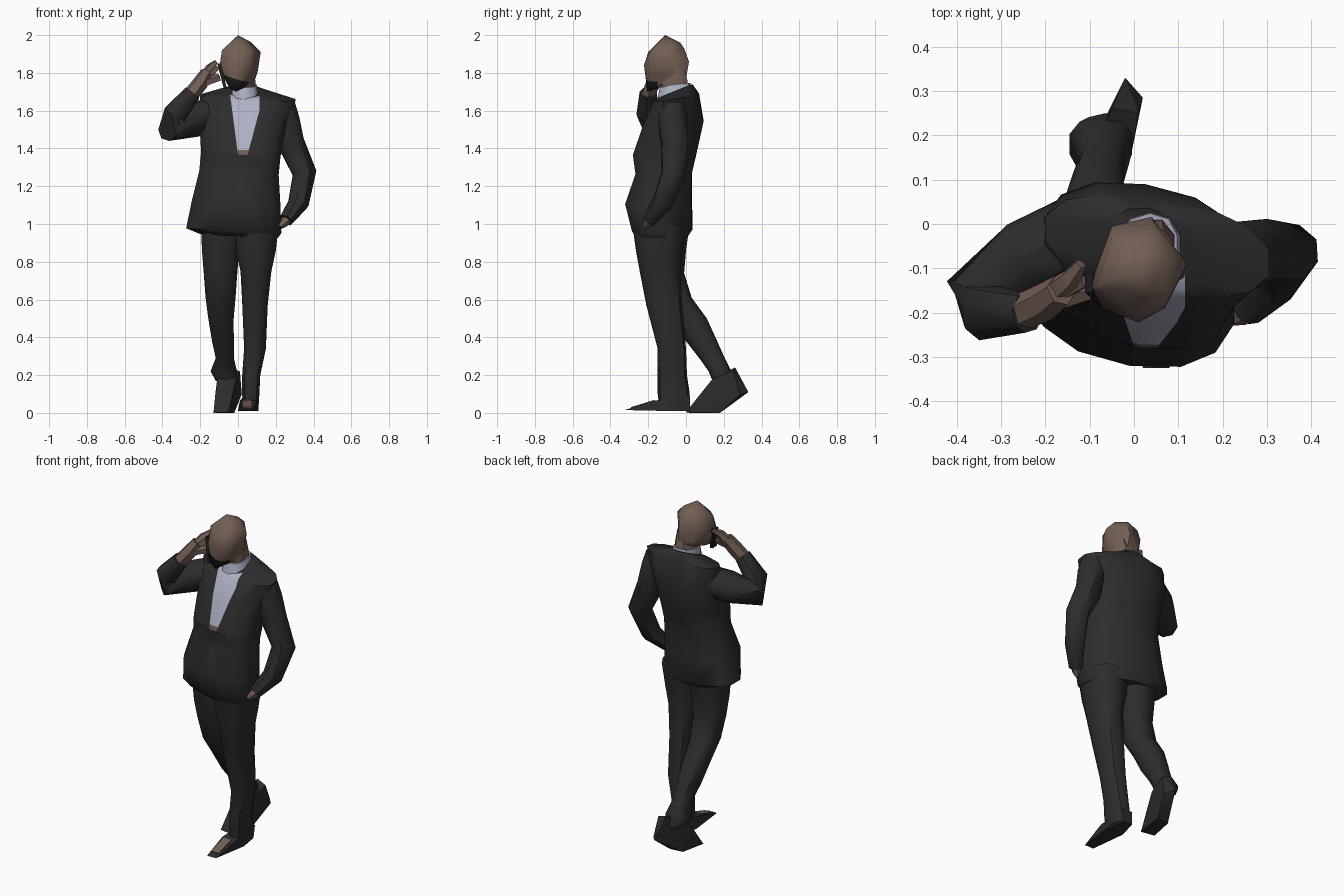
import bpy, bmesh, math
from mathutils import Vector

if "Cube" in bpy.data.objects:
    bpy.data.objects.remove(bpy.data.objects["Cube"], do_unlink=True)


def material(name, rgb):
    m = bpy.data.materials.new(name)
    m.use_nodes = True
    m.diffuse_color = (*rgb, 1)
    bsdf = next(n for n in m.node_tree.nodes if n.type == 'BSDF_PRINCIPLED')
    bsdf.inputs["Base Color"].default_value = (*rgb, 1)
    bsdf.inputs["Roughness"].default_value = 0.9
    return m


SUIT = material("charcoal suit", (0.026, 0.026, 0.026))
SKIN = material("brown skin", (0.17, 0.115, 0.09))
SHIRT = material("pale shirt", (0.42, 0.44, 0.55))
BLACK = material("near black", (0.012, 0.012, 0.012))


def finish(name, bm, mats, angle=45):
    bmesh.ops.recalc_face_normals(bm, faces=bm.faces[:])
    mesh = bpy.data.meshes.new(name)
    bm.to_mesh(mesh)
    bm.free()
    ob = bpy.data.objects.new(name, mesh)
    bpy.context.collection.objects.link(ob)
    for m in mats:
        mesh.materials.append(m)
    bpy.ops.object.select_all(action='DESELECT')
    ob.select_set(True)
    bpy.context.view_layer.objects.active = ob
    bpy.ops.object.shade_smooth_by_angle(angle=math.radians(angle))


def skin_rings(rings):
    """Join rings of points into a closed tube."""
    bm = bmesh.new()
    loops = [[bm.verts.new(p) for p in ring] for ring in rings]
    n = len(loops[0])
    for a, b in zip(loops, loops[1:]):
        for i in range(n):
            j = (i + 1) % n
            bm.faces.new((a[i], a[j], b[j], b[i]))
    bm.faces.new(loops[0][::-1])
    bm.faces.new(loops[-1])
    return bm


def loft(levels, n=10, power=0.8, skew=0.0, roll=0.0):
    """Rings from (x0, x1, y0, y1, z, optional backward rise), rounded-box outline."""
    rings = []
    for x0, x1, y0, y1, z, *tilt in levels:
        ring = []
        for i in range(n):
            t = 2 * math.pi * (i + 0.5) / n
            c, s = math.cos(t), math.sin(t)
            dx = (x1 - x0) / 2 * math.copysign(abs(c) ** power, c)
            dy = (y1 - y0) / 2 * math.copysign(abs(s) ** power, s)
            ring.append(((x0 + x1) / 2 + dx, (y0 + y1) / 2 + dy + skew * dx, z + sum(tilt) * dy + roll * dx))
        rings.append(ring)
    return skin_rings(rings)


def tube(path, n=8):
    """Round tube along (x, y, z, radius) points."""
    pts = [Vector(p[:3]) for p in path]
    rings = []
    for i, p in enumerate(pts):
        d = (pts[min(i + 1, len(pts) - 1)] - pts[max(i - 1, 0)]).normalized()
        u = d.cross(Vector((0.3, 1, 0.1))).normalized()
        v = d.cross(u)
        rings.append([p + path[i][3] * (u * math.cos(2 * math.pi * k / n) + v * math.sin(2 * math.pi * k / n))
                      for k in range(n)])
    return skin_rings(rings)


def hull(points):
    bm = bmesh.new()
    for p in points:
        bm.verts.new(p)
    out = bmesh.ops.convex_hull(bm, input=bm.verts[:])
    bmesh.ops.delete(bm, geom=list({g for g in out["geom_interior"] if isinstance(g, bmesh.types.BMVert)}),
                     context='VERTS')
    return bm


def cut(bm, co, no):
    bmesh.ops.bisect_plane(bm, geom=bm.verts[:] + bm.edges[:] + bm.faces[:], plane_co=co, plane_no=no)


# Jacket body, cut along the neckline so the shirt shows in the V
bm = loft([(-.20, .215, -.255, .01, .935), (-.28, .235, -.28, .03, .965), (-.25, .23, -.32, .03, 1.11),
           (-.21, .22, -.265, .03, 1.27), (-.20, .23, -.28, .055, 1.37), (-.21, .26, -.22, .09, 1.54),
           (-.205, .31, -.16, .06, 1.67, .15), (-.06, .13, -.14, .035, 1.705, .4)],
          n=14, power=.87, skew=-.15, roll=-.05)
TIP, LEFT, RIGHT = 1.365, -.13, .27
cut(bm, (0, 0, TIP), (1, 0, -LEFT))
cut(bm, (.05, 0, TIP), (1, 0, -RIGHT))
cut(bm, (.115, 0, 0), (1, 0, 0))
cut(bm, (0, 0, TIP), (0, 0, 1))
cut(bm, (0, 0, 1.392), (0, 0, 1))
for f in bm.faces:
    c = f.calc_center_median()
    h = c.z - TIP
    if h > 0 and c.y < -.06 and LEFT * h < c.x < min(.05 + RIGHT * h, .115):
        f.material_index = 1 if c.z > 1.392 else 2
finish("jacket", bm, [SUIT, SHIRT, SKIN])

# Sleeves: right one raised to the ear, left one reaching to the pocket
finish("right_sleeve", tube([(-.12, -.02, 1.585, .09), (-.24, -.08, 1.55, .092), (-.365, -.172, 1.51, .072),
                             (-.335, -.20, 1.58, .064), (-.24, -.20, 1.695, .046)]), [SUIT])
finish("left_sleeve", tube([(.235, -.075, 1.635, .07), (.248, -.07, 1.55, .082), (.28, -.06, 1.43, .075),
                            (.352, -.065, 1.27, .067), (.32, -.125, 1.11, .057), (.255, -.195, 1.02, .038)]), [SUIT])

# Trouser legs: left forward, right trailing with a bent knee
finish("left_leg", loft([(.025, .11, -.14, .015, .02), (.02, .115, -.15, .02, .10), (.02, .12, -.15, .005, .2),
                         (.03, .15, -.15, .0, .34), (.02, .16, -.21, -.02, .57), (.01, .18, -.245, -.03, .75),
                         (-.015, .205, -.265, -.02, .86), (-.02, .22, -.285, .0, 1.0)]), [SUIT])
finish("right_leg", loft([(-.12, -.01, .14, .25, .17), (-.148, -.002, .12, .24, .22),
                          (-.12, -.02, .07, .205, .29), (-.14, -.02, .0, .165, .38), (-.16, -.02, -.07, .11, .50),
                          (-.175, -.01, -.14, .03, .61), (-.185, .0, -.18, -.01, .74), (-.195, .01, -.21, .0, .86),
                          (-.20, .02, -.23, .02, 1.0)]), [SUIT])

# Shoes, the left one with a pale worn patch on the toe
finish("left_shoe", hull([(.03, .02, .01), (.09, .02, .01), (.0, -.1, .01), (.11, -.1, .01),
                          (.02, -.325, .015), (.08, -.325, .015), (.01, -.165, .065), (.1, -.165, .065),
                          (.03, .02, .09), (.1, .02, .09)]), [SUIT], 30)
finish("left_shoe_patch", hull([(x, y, z + d) for x in (.025, .075) for y, z in ((-.29, .024), (-.168, .062))
                                for d in (0, .007)]), [SKIN], 30)
finish("right_shoe", hull([(-.02, .33, .11), (.02, .285, .10), (-.1, .17, 0), (-.02, .18, 0),
                           (-.13, .02, 0), (-.05, .0, .004), (-.12, .12, .1), (-.02, .12, .1),
                           (-.11, .14, .18), (-.01, .14, .18), (-.05, .26, .24), (.01, .25, .22)]), [SUIT], 30)

# Neck and shirt collar, standing taller at the front sides
finish("neck", loft([(-.02, .095, -.13, .02, 1.66), (-.02, .095, -.13, .012, 1.76), (.0, .09, -.13, -.01, 1.83)],
                    n=8), [SKIN])
finish("collar", loft([(-.04, .115, -.155, .03, 1.67, .4), (-.028, .1, -.14, .024, 1.735, .15)], n=10), [SHIRT])

# Head, with a dark beard on the chin
bm = hull([(0, -.11, 2.0), (.02, -.03, 1.96), (.07, -.08, 1.962), (.12, -.09, 1.91), (.07, -.185, 1.92),
           (-.02, -.2, 1.91), (-.085, -.14, 1.92), (-.05, -.03, 1.93), (.05, -.01, 1.93), (.04, .016, 1.86),
           (-.05, -.005, 1.86), (.105, -.09, 1.81), (.07, -.19, 1.82), (.01, -.222, 1.84), (-.07, -.19, 1.83),
           (-.1, -.14, 1.82), (-.04, -.01, 1.77), (.05, .0, 1.77), (-.045, -.195, 1.72), (-.01, -.205, 1.70),
           (.025, -.18, 1.72), (.085, -.08, 1.75), (-.06, -.09, 1.75)])
BEARD, SLOPE = Vector((0, -.2, 1.765)), Vector((.3, -.1, 1))
cut(bm, BEARD, SLOPE)
cut(bm, (0, -.15, 0), (0, 1, 0))
for f in bm.faces:
    c = f.calc_center_median()
    if c.y < -.15 and (c - BEARD).dot(SLOPE) < 0:
        f.material_index = 1
finish("head", bm, [SKIN, BLACK], 60)

# Right hand holding a phone to the ear
finish("right_palm", tube([(-.265, -.205, 1.665, .042), (-.20, -.175, 1.745, .042), (-.165, -.15, 1.80, .036)],
                          n=6), [SKIN])
fingers = {"right_fingers": [(-.175, -.15, 1.78, .032), (-.145, -.125, 1.83, .024), (-.12, -.09, 1.855, .014)],
           "right_middle_finger": [(-.17, -.15, 1.78, .026), (-.14, -.14, 1.80, .022), (-.11, -.13, 1.83, .014)],
           "right_thumb": [(-.21, -.18, 1.73, .026), (-.15, -.165, 1.76, .024), (-.10, -.15, 1.775, .022)]}
for name, path in fingers.items():
    finish(name, tube(path, n=5), [SKIN])
finish("phone", hull([(x + lean, y - lean, z) for x in (-.11, -.093) for y in (-.155, -.11)
                      for z, lean in ((1.715, .035), (1.85, 0))]), [BLACK], 30)

# Left hand tucked into the pocket
finish("left_hand", tube([(.265, -.185, 1.03, .028), (.24, -.205, 1.005, .026), (.22, -.215, .985, .016)], n=6), [SKIN])
